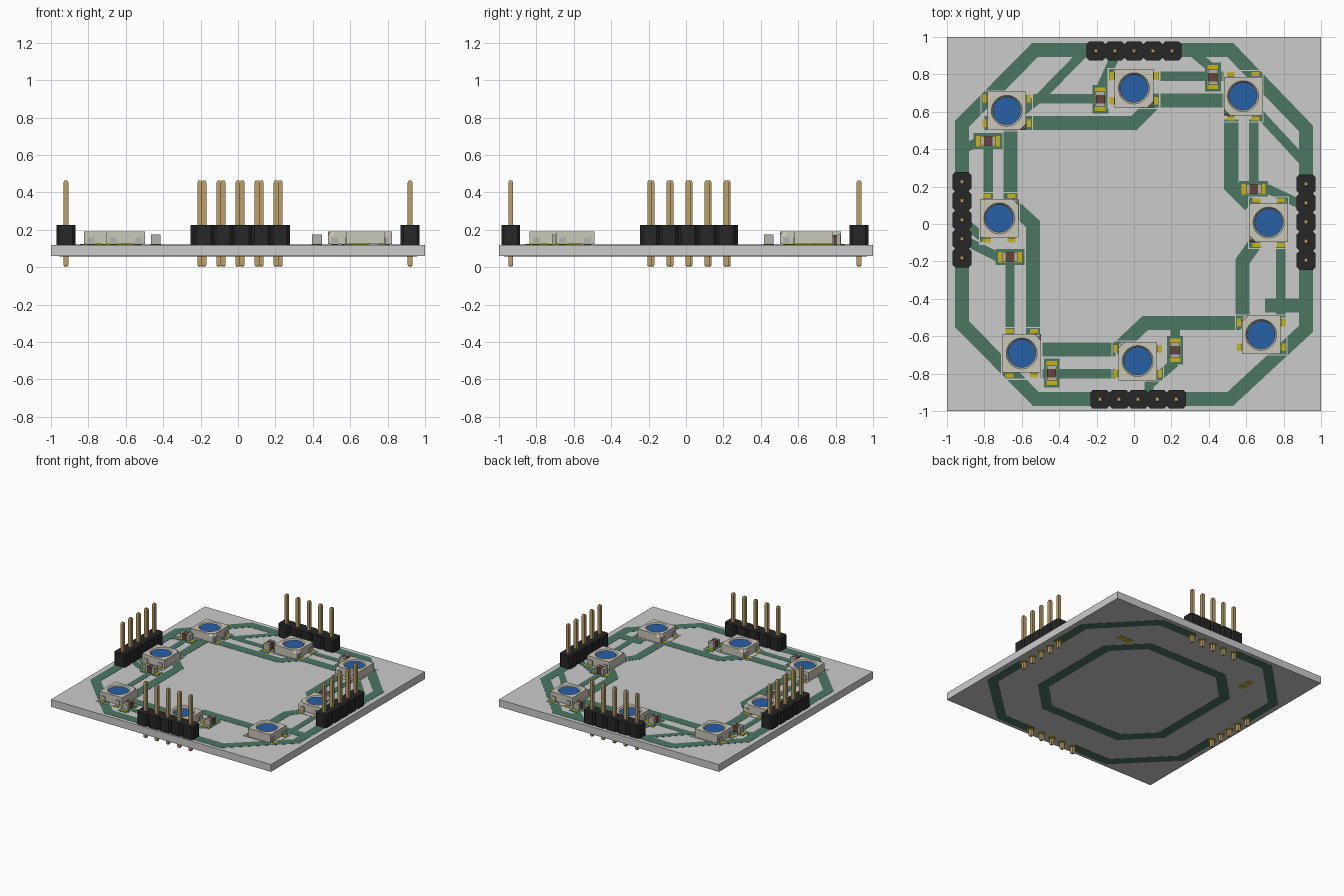
import bpy, bmesh
from math import sin, cos, pi, radians
from mathutils import Vector

if "Cube" in bpy.data.objects:
    bpy.data.objects.remove(bpy.data.objects["Cube"])

TOP, BOT = 0.12, 0.06          # board faces


def material(name, rgb):
    m = bpy.data.materials.new(name)
    m.diffuse_color = (*rgb, 1)
    m.use_nodes = True
    m.node_tree.nodes["Principled BSDF"].inputs["Base Color"].default_value = m.diffuse_color
    return m


GREEN = material("copper_green", (0.07, 0.18, 0.12))
YELLOW = material("pad_yellow", (0.58, 0.46, 0.01))
BLACK = material("plastic_black", (0.02, 0.02, 0.02))
GOLD = material("pin_gold", (0.51, 0.35, 0.14))
CREAM = material("led_cream", (0.60, 0.57, 0.48))
BLUE = material("lens_blue", (0.02, 0.115, 0.38))
BROWN = material("ceramic_brown", (0.13, 0.06, 0.045))
SILVER = material("terminal_silver", (0.45, 0.45, 0.43))
WHITE = material("silk_white", (0.6, 0.62, 0.6))


def loft(bm, rings):
    """Skin a list of equal-length 3D point rings and cap both ends."""
    vs = [[bm.verts.new(p) for p in r] for r in rings]
    n = len(rings[0])
    for a, b in zip(vs, vs[1:]):
        for i in range(n):
            j = (i + 1) % n
            bm.faces.new((a[i], a[j], b[j], b[i]))
    bm.faces.new(vs[0][::-1])
    bm.faces.new(vs[-1])


def prism(bm, pts, z0, z1):
    loft(bm, [[(x, y, z) for x, y in pts] for z in (z0, z1)])


def rect(x, y, w, h):
    return [(x - w / 2, y - h / 2), (x + w / 2, y - h / 2),
            (x + w / 2, y + h / 2), (x - w / 2, y + h / 2)]


def disc(x, y, r, n=32):
    return [(x + r * cos(2 * pi * i / n), y + r * sin(2 * pi * i / n)) for i in range(n)]


def ribbon(bm, path, w, z0, z1):
    """Flat mitred track along a polyline."""
    p = [Vector(q) for q in path]
    left, right = [], []
    for i, q in enumerate(p):
        d0 = (q - p[i - 1]).normalized() if i else (p[1] - q).normalized()
        d1 = (p[i + 1] - q).normalized() if i < len(p) - 1 else d0
        t = (d0 + d1).normalized()
        off = Vector((-t.y, t.x)) * (w / 2 / max(t.dot(d1), 0.4))
        left.append(tuple(q + off))
        right.append(tuple(q - off))
    prism(bm, right + left[::-1], z0, z1)


def finish(name, bm, mat=None, loc=(0, 0), deg=0):
    bmesh.ops.recalc_face_normals(bm, faces=bm.faces)
    me = bpy.data.meshes.new(name)
    bm.to_mesh(me)
    bm.free()
    if mat:
        me.materials.append(mat)
    ob = bpy.data.objects.new(name, me)
    ob.location = (loc[0], loc[1], 0)
    ob.rotation_euler.z = radians(deg)
    bpy.context.collection.objects.link(ob)


# circuit board
bm = bmesh.new()
prism(bm, rect(0, 0, 2, 2), BOT, TOP)
finish("board", bm)

# tracks: outer ring, links between lights, narrow links
ring = [[(-.2, .93), (-.53, .93), (-.92, .535), (-.92, .2)],
        [(-.92, -.18), (-.92, -.535), (-.525, -.935), (-.18, -.935)],
        [(.22, -.935), (.515, -.935), (.92, -.56), (.92, -.2)],
        [(.92, .2), (.92, .51), (.515, .93), (.2, .93)]]
wide = [[(-.8, .54), (0, .54), (.1, .64)], [(.1, .66), (.5, .66)],
        [(.52, .56), (.52, .2), (.62, .1)], [(.65, -.1), (.58, -.2), (.58, -.56)],
        [(.92, -.2), (.92, -.435), (.7, -.435)], [(.57, -.53), (.06, -.53), (-.1, -.68)],
        [(-.1, -.67), (-.53, -.67)], [(-.54, -.6), (-.54, 0), (-.65, .1)],
        [(-.66, .13), (-.66, .53)]]
narrow = [[(-.6, .6), (-.5, .68), (-.26, .925)], [(-.54, .67), (-.2, .67)],
          [(.13, .79), (.48, .79)], [(.67, .59), (.92, .32)], [(.64, .56), (.64, .19)],
          [(.785, -.12), (.785, -.5)], [(.22, -.53), (.22, -.67)],
          [(.22, -.74), (.08, -.86), (.08, -.92)], [(-.1, -.8), (-.5, -.8)],
          [(-.663, -.59), (-.663, -.18)], [(-.78, .13), (-.78, .44)],
          [(-.83, .44), (-.92, .4)], [(-.8, -.08), (-.92, .02)],
          [(-.72, -.18), (-.92, -.08)], [(-.18, .72), (-.1, .9)],
          [(.42, .83), (.3, .93)], [(.71, .19), (.9, .1)]]
bm = bmesh.new()
for path in ring + wide:
    ribbon(bm, path, .075, TOP, TOP + .0015)
for path in narrow:
    ribbon(bm, path, .05, TOP, TOP + .0015)
finish("top_tracks", bm, GREEN)

bm = bmesh.new()
for path in ring:
    ribbon(bm, path, .075, BOT - .0015, BOT)
for sx, sy in ((1, 1), (-1, 1), (-1, -1), (1, -1)):
    ribbon(bm, [(0, sy * .6), (sx * .35, sy * .6), (sx * .58, sy * .37), (sx * .58, 0)],
           .08, BOT - .0015, BOT)
finish("bottom_tracks", bm, GREEN)

# small solder pads under the board
bm = bmesh.new()
for x, y, dx, dy in ((.56, .56, .035, 0), (-.58, .62, 0, .035)):
    for s in (-1, 1):
        prism(bm, rect(x + s * dx, y + s * dy, .05, .05), BOT - .003, BOT)
finish("bottom_pads", bm, YELLOW)


def header(tag, loc, deg):
    p, c, h = .102, .014, .05
    side = []
    for k in range(5):
        x = (k - 2.5) * p
        side += [(x, -h + c), (x + c, -h), (x + p - c, -h)]
    side.append((2.5 * p, -h + c))
    bm = bmesh.new()
    prism(bm, side + [(-x, -y) for x, y in side], TOP, .225)
    finish(tag + "_header_housing", bm, BLACK, loc, deg)
    bm, pads = bmesh.new(), bmesh.new()
    for k in range(5):
        x = (k - 2) * p
        loft(bm, [[(a, b, z) for a, b in rect(x, 0, w, w)]
                  for z, w in ((.003, .017), (.012, .026), (.452, .026), (.463, .017))])
        prism(pads, disc(x, 0, .03, 16), BOT - .003, BOT)
    finish(tag + "_header_pins", bm, GOLD, loc, deg)
    finish(tag + "_header_pads", pads, YELLOW, loc, deg)


header("back", (0, .925), 0)
header("front", (.022, -.937), 0)
header("left", (-.92, .022), 90)
header("right", (.92, .01), 90)


def light(i, loc, deg):
    n, h, z1 = 32, .103, .19
    sq = []
    for k in range(n):
        a = 2 * pi * k / n
        s = h / max(abs(cos(a)), abs(sin(a)))
        sq.append((s * cos(a), s * sin(a)))
    cut = list(sq)                       # one corner marked with a chamfer
    q = 7 * n // 8
    cut[q] = tuple((Vector(sq[q - 1]) + Vector(sq[q + 1])) / 2)
    rings = [(sq, .124), (sq, z1 - .02), (cut, z1),
             (disc(0, 0, .083, n), z1), (disc(0, 0, .075, n), z1 - .012)]
    bm = bmesh.new()
    loft(bm, [[(x, y, z) for x, y in r] for r, z in rings])
    finish(f"light_{i}_body", bm, CREAM, loc, deg)
    bm = bmesh.new()
    prism(bm, disc(0, 0, .0745, n), z1 - .0125, z1 - .008)
    finish(f"light_{i}_lens", bm, BLUE, loc, deg)
    pads, leads, silk = bmesh.new(), bmesh.new(), bmesh.new()
    for sx in (-1, 1):
        for sy in (-1, 1):
            prism(pads, rect(sx * .1, sy * .066, .06, .042), TOP, TOP + .003)
            prism(leads, rect(sx * .102, sy * .066, .012, .036), TOP + .003, .16)
        prism(silk, rect(sx * .138, 0, .006, .214), TOP, TOP + .0025)
        prism(silk, rect(0, sx * .107, .282, .006), TOP, TOP + .0025)
    finish(f"light_{i}_pads", pads, YELLOW, loc, deg)
    finish(f"light_{i}_leads", leads, SILVER, loc, deg)
    finish(f"light_{i}_outline", silk, WHITE, loc, deg)


for i, (x, y, deg) in enumerate([(.02, -.733, 180), (-.6, -.692, 90), (-.72, .03, 90),
                                 (-.68, .605, 0), (0, .725, 0), (.583, .683, -90),
                                 (.72, .007, -90), (.68, -.593, 180)], 1):
    light(i, (x, y), deg)


def capacitor(i, loc, deg):
    body, ends, pads, halo = (bmesh.new() for _ in range(4))
    prism(body, rect(0, 0, .046, .048), TOP + .004, .172)
    for s in (-1, 1):
        prism(ends, rect(s * .032, 0, .018, .052), TOP + .003, .174)
        prism(pads, rect(s * .042, 0, .044, .056), TOP, TOP + .003)
    prism(halo, rect(0, 0, .155, .085), TOP, TOP + .0016)
    for name, b, m in (("body", body, BROWN), ("terminals", ends, SILVER),
                       ("pads", pads, YELLOW), ("copper", halo, GREEN)):
        finish(f"capacitor_{i}_{name}", b, m, loc, deg)


for i, (x, y, deg) in enumerate([(-.78, .443, 0), (-.18, .667, 90), (.422, .785, 90),
                                 (.64, .187, 0), (-.663, -.177, 0), (-.44, -.797, 90),
                                 (.22, -.675, 90)], 1):
    capacitor(i, (x, y), deg)
